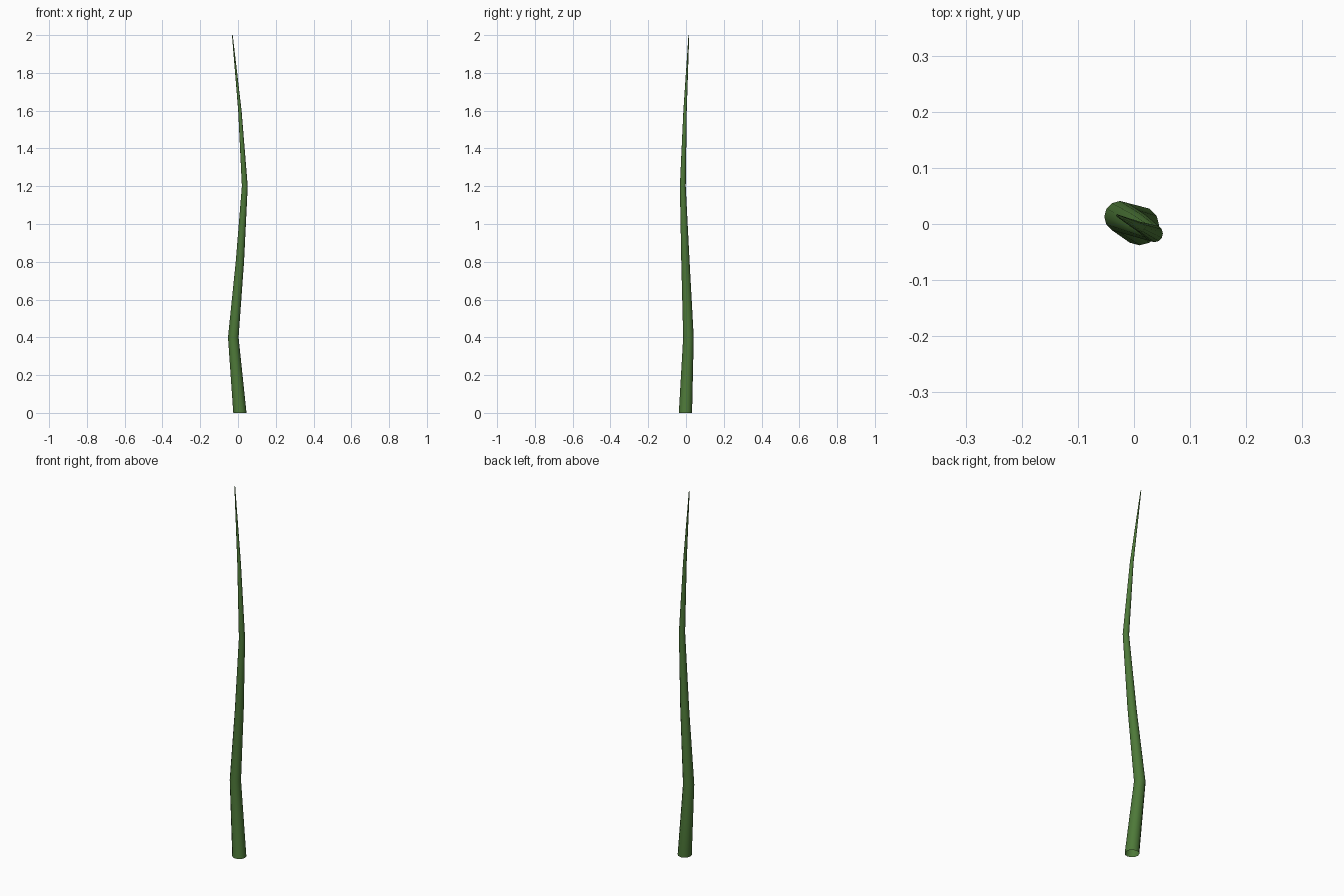
import bpy, bmesh, math

if "Cube" in bpy.data.objects:
    bpy.data.objects.remove(bpy.data.objects["Cube"])

# Stalk centreline: x, y, z, radius
PATH = [(0.010, -0.003, 0.0, 0.035), (-0.025, 0.013, 0.4, 0.028),
        (0.010, -0.003, 0.8, 0.022), (0.036, -0.017, 1.2, 0.0155),
        (0.010, -0.005, 1.6, 0.009), (-0.030, 0.015, 2.0, 0.002)]
SIDES = 12

# Tapering crooked stem, open at the base
bm = bmesh.new()
rings = []
for x, y, z, r in PATH:
    rings.append([bm.verts.new((x + r * math.cos(a), y + r * math.sin(a), z))
                  for a in (2 * math.pi * i / SIDES for i in range(SIDES))])
for lo, hi in zip(rings, rings[1:]):
    for i in range(SIDES):
        j = (i + 1) % SIDES
        bm.faces.new((lo[i], lo[j], hi[j], hi[i])).smooth = True

mesh = bpy.data.meshes.new("stem")
bm.to_mesh(mesh)
bm.free()
stem = bpy.data.objects.new("stem", mesh)
bpy.context.collection.objects.link(stem)

# Green plant colour
green = bpy.data.materials.new("stem_green")
green.diffuse_color = (0.075, 0.19, 0.04, 1)
green.use_nodes = True
green.node_tree.nodes["Principled BSDF"].inputs["Base Color"].default_value = green.diffuse_color
mesh.materials.append(green)
